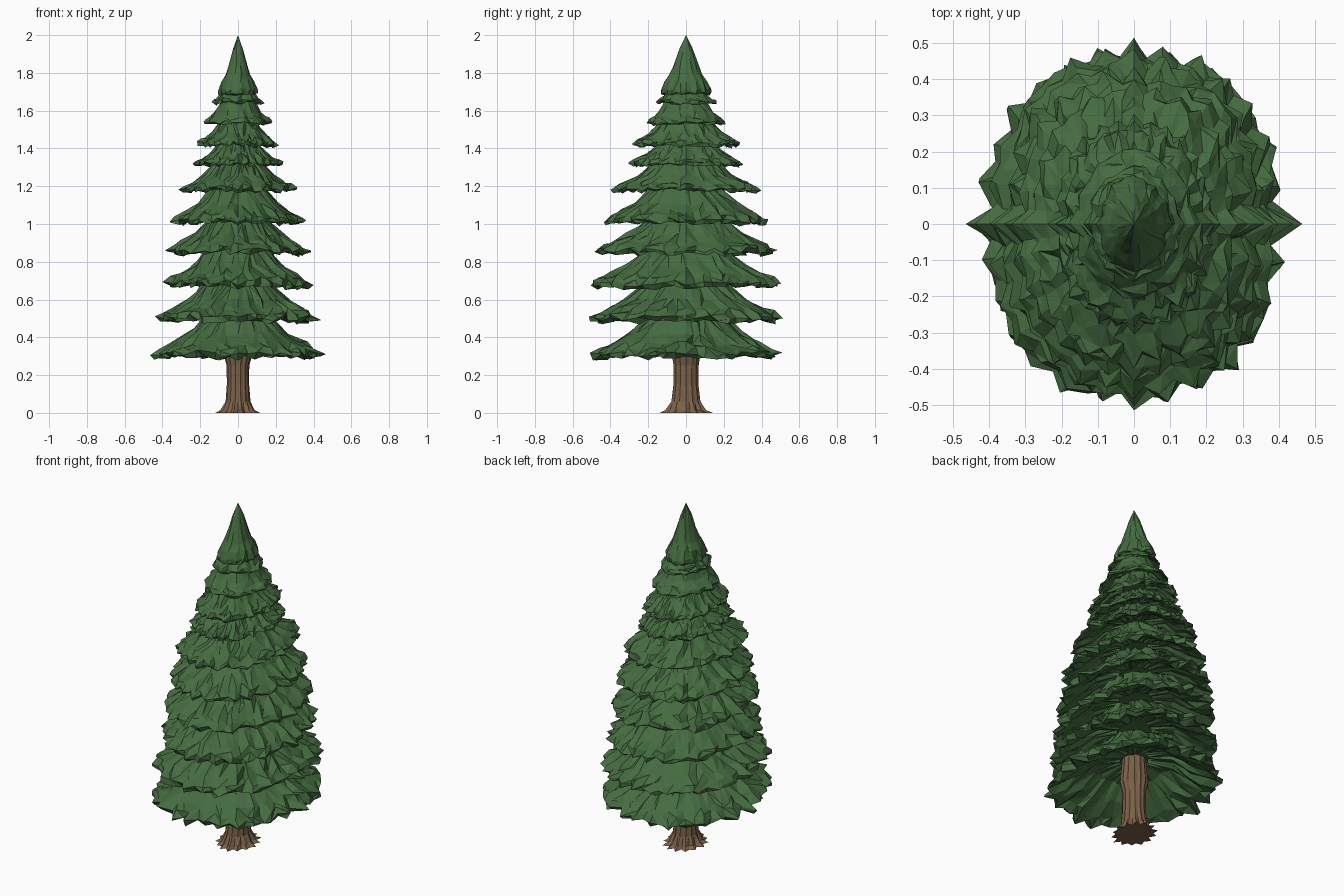
import bpy, bmesh, math, random

if "Cube" in bpy.data.objects:
    bpy.data.objects.remove(bpy.data.objects["Cube"])

random.seed(7)
N = 56                      # points round a tier: every second one is a needle tip


def material(name, rgb):
    m = bpy.data.materials.new(name)
    m.diffuse_color = (*rgb, 1)
    m.use_nodes = True
    m.node_tree.nodes["Principled BSDF"].inputs["Base Color"].default_value = m.diffuse_color
    return m


GREEN = material("needles", (0.06, 0.15, 0.052))
BROWN = material("bark", (0.20, 0.12, 0.065))


def loft(name, rings, mat, tip=None):
    """Skin closed rings of points; cap the start, then cap or point the end."""
    bm = bmesh.new()
    loops = [[bm.verts.new(p) for p in r] for r in rings]
    n = len(loops[0])
    for a, b in zip(loops, loops[1:]):
        for i in range(n):
            j = (i + 1) % n
            if random.random() < 0.5:
                bm.faces.new((a[i], a[j], b[j]))
                bm.faces.new((a[i], b[j], b[i]))
            else:
                bm.faces.new((a[i], a[j], b[i]))
                bm.faces.new((a[j], b[j], b[i]))
    bm.faces.new(loops[0][::-1])
    if tip:
        t = bm.verts.new(tip)
        for i in range(n):
            bm.faces.new((loops[-1][i], loops[-1][(i + 1) % n], t))
    else:
        bm.faces.new(loops[-1])
    bmesh.ops.recalc_face_normals(bm, faces=bm.faces)
    me = bpy.data.meshes.new(name)
    bm.to_mesh(me)
    bm.free()
    ob = bpy.data.objects.new(name, me)
    bpy.context.collection.objects.link(ob)
    me.materials.append(mat)
    return ob


def oval(a, rx, ry, e=2.25):
    """Point on a slightly squared oval."""
    c, s = math.cos(a), math.sin(a)
    k = (abs(c) ** e + abs(s) ** e) ** (-1 / e)
    return rx * c * k, ry * s * k


# Branch tiers: rim height, half width in x, half width in y, neck fraction
tiers = [
    (0.315, 0.465, 0.51, 0.44), (0.505, 0.44, 0.515, 0.46),
    (0.685, 0.40, 0.505, 0.48), (0.86, 0.387, 0.485, 0.47),
    (1.02, 0.36, 0.435, 0.46), (1.185, 0.315, 0.40, 0.46),
    (1.32, 0.24, 0.305, 0.50), (1.425, 0.217, 0.287, 0.50),
    (1.54, 0.182, 0.207, 0.55), (1.645, 0.14, 0.16, 0.60),
    (1.71, 0.107, 0.133, 0.60),
]
# Section from hollow underside, round the rim, to the neck: (spread, rise, spikiness)
section = [(-0.5, 0.75, 0), (0.0, 0.62, 0.1), (0.36, 0.26, 0.3), (0.68, 0.02, 0.5),
           (0.93, -0.10, 0.9), (1.0, 0.0, 1), (0.84, 0.14, 0.7), (0.62, 0.28, 0.5),
           (0.31, 0.53, 0.3), (0.0, 0.92, 0.2), (-0.15, 1.2, 0.1)]
# Top tier continues into a pointed leader
leader = [(0.2, -0.05, 0.3), (0.8, -0.09, 0.8), (0.97, -0.06, 0.9), (1.0, 0.0, 1),
          (0.6, 0.15, 0.5), (0.1, 0.27, 0.3), (-0.35, 0.48, 0.3), (-0.85, 0.74, 0.1)]

for k, (z0, rx, ry, neck) in enumerate(tiers):
    last = k == len(tiers) - 1
    height = 2.0 - z0 if last else tiers[k + 1][0] - z0
    n = 28 if k > 7 else N
    # one needle pattern per tier: radius factor and droop; longest tips on the axes
    spike, droop = [], []
    for i in range(n):
        if i % (n // 2) == 0:
            spike.append(1 / 0.94)
        elif i % (n // 4) == 0:
            spike.append(1.0)
        elif i % 2 == 0:
            spike.append(random.uniform(0.92, 1.0))
        else:
            spike.append(random.uniform(0.87, 0.94))
        droop.append(random.uniform(-0.012, 0.012) * (0.5 + rx))
    rings = []
    for u, h, w in (leader if last else section):
        t = neck + (1 - neck) * u
        ring = []
        for i in range(n):
            on_axis = i % (n // 4) == 0
            slide = 0 if on_axis else random.uniform(-0.3, 0.3)
            x, y = oval(2 * math.pi * (i + slide) / n, rx * 0.94, ry)
            inner = 0 if w == 1 else random.uniform(-0.05, 0.05)
            f = t * (1 + (spike[i] - 1) * w + inner)
            dz = droop[i] * w + random.uniform(-0.012, 0.012) * (0.3 + 1.6 * rx)
            ring.append((x * f, y * f, z0 + height * h + dz))
        rings.append(ring)
    loft(f"branch_tier_{k + 1}", rings, GREEN, (0, 0, 2.0) if last else None)

# Trunk with fluted bark and pointed root flare
rings = []
for z, rx, ry, star in [(0.0, 0.103, 0.125, 0.22), (0.015, 0.084, 0.10, 0.16),
                        (0.06, 0.064, 0.076, 0.08), (0.15, 0.057, 0.066, 0.06),
                        (0.25, 0.058, 0.066, 0.06), (0.31, 0.074, 0.074, 0.08),
                        (0.48, 0.06, 0.062, 0.05)]:
    ring = []
    for i in range(28):
        a = 2 * math.pi * i / 28
        f = 1 + star * (0.5 if i % 2 == 0 else -0.5) + random.uniform(-0.3, 0.3) * star
        ring.append((rx * f * math.cos(a), ry * f * math.sin(a), z))
    rings.append(ring)
loft("trunk", rings, BROWN)
